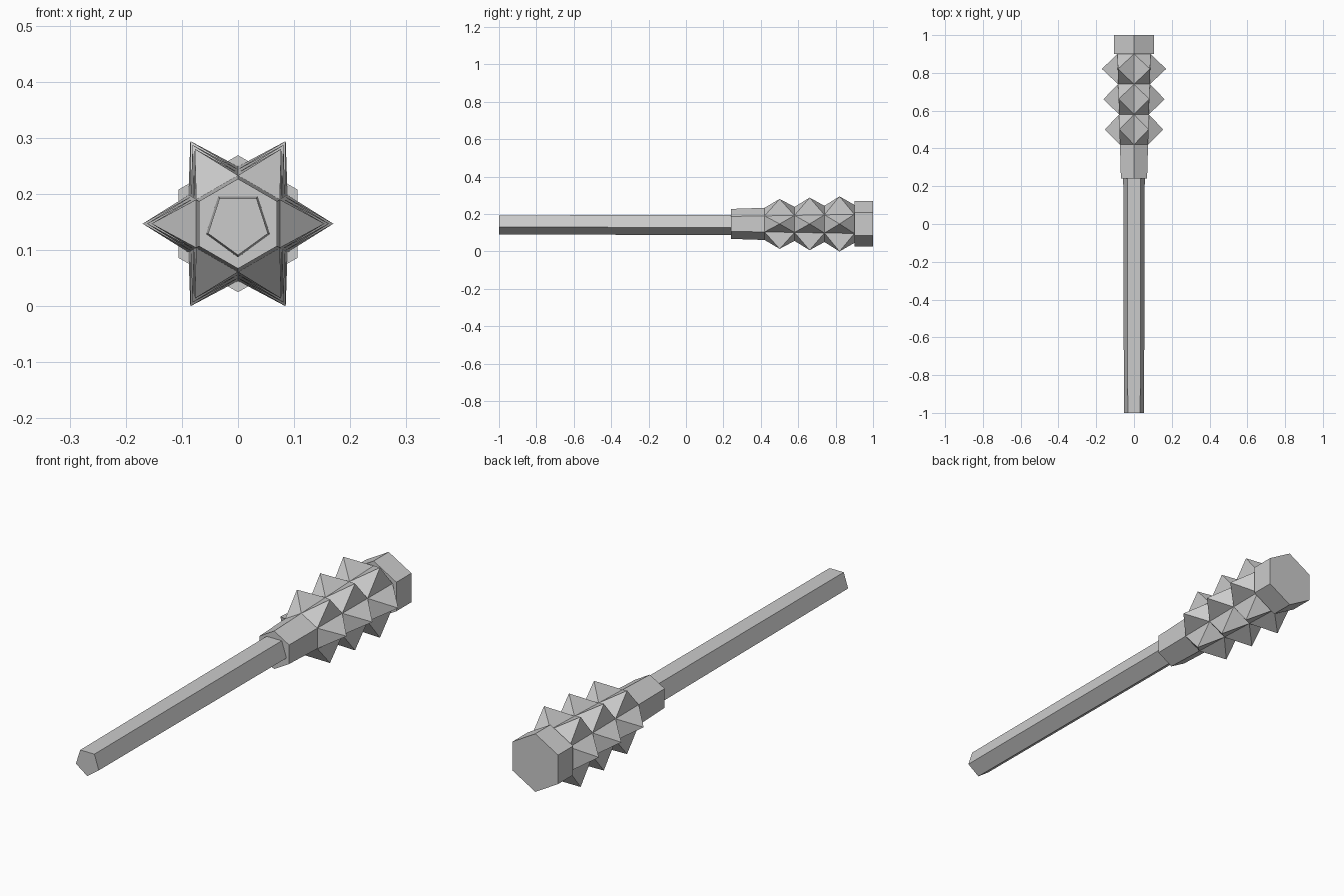
import bpy, bmesh, math
from mathutils import Vector

cube = bpy.data.objects.get("Cube")
if cube:
    bpy.data.objects.remove(cube, do_unlink=True)

AXIS_Z = 0.147

grey = bpy.data.materials.new("plain_grey")
grey.use_nodes = True
colour = (0.6, 0.6, 0.6, 1)
grey.diffuse_color = colour
grey.node_tree.nodes["Principled BSDF"].inputs["Base Color"].default_value = colour


def loft(name, sides, start, stations, spikes=None):
    """Closed prism along y; spikes maps a segment index to its tip radius."""
    bm = bmesh.new()
    rings = []
    for y, r in stations:
        angles = [start + math.tau * i / sides for i in range(sides)]
        rings.append([bm.verts.new((r * math.cos(a), y, r * math.sin(a))) for a in angles])
    bm.faces.new(rings[0])
    bm.faces.new(rings[-1])
    for seg, (a, b) in enumerate(zip(rings, rings[1:])):
        faces = [bm.faces.new((a[i], a[(i + 1) % sides], b[(i + 1) % sides], b[i]))
                 for i in range(sides)]
        # Pull the centre of each panel outwards into a pyramid
        if spikes and seg in spikes:
            for v in bmesh.ops.poke(bm, faces=faces)["verts"]:
                out = Vector((v.co.x, 0, v.co.z)).normalized() * spikes[seg]
                v.co = (out.x, v.co.y, out.z)
    bmesh.ops.recalc_face_normals(bm, faces=bm.faces)
    mesh = bpy.data.meshes.new(name)
    bm.to_mesh(mesh)
    bm.free()
    mesh.materials.append(grey)
    obj = bpy.data.objects.new(name, mesh)
    obj.location.z = AXIS_Z
    bpy.context.collection.objects.link(obj)
    return obj


# Five-sided handle, point down
loft("handle", 5, -math.pi / 2, [(-1, 0.056), (0.26, 0.06)])

# Six-sided head: plain collar, then three rows of spikes
loft("spiked_head", 6, math.pi / 2,
     [(0.24, 0.08), (0.42, 0.086), (0.58, 0.091), (0.74, 0.097), (0.9, 0.102)],
     spikes={1: 0.154, 2: 0.162, 3: 0.17})

# Wider end cap
loft("end_cap", 6, math.pi / 2, [(0.9, 0.122), (1, 0.122)])
